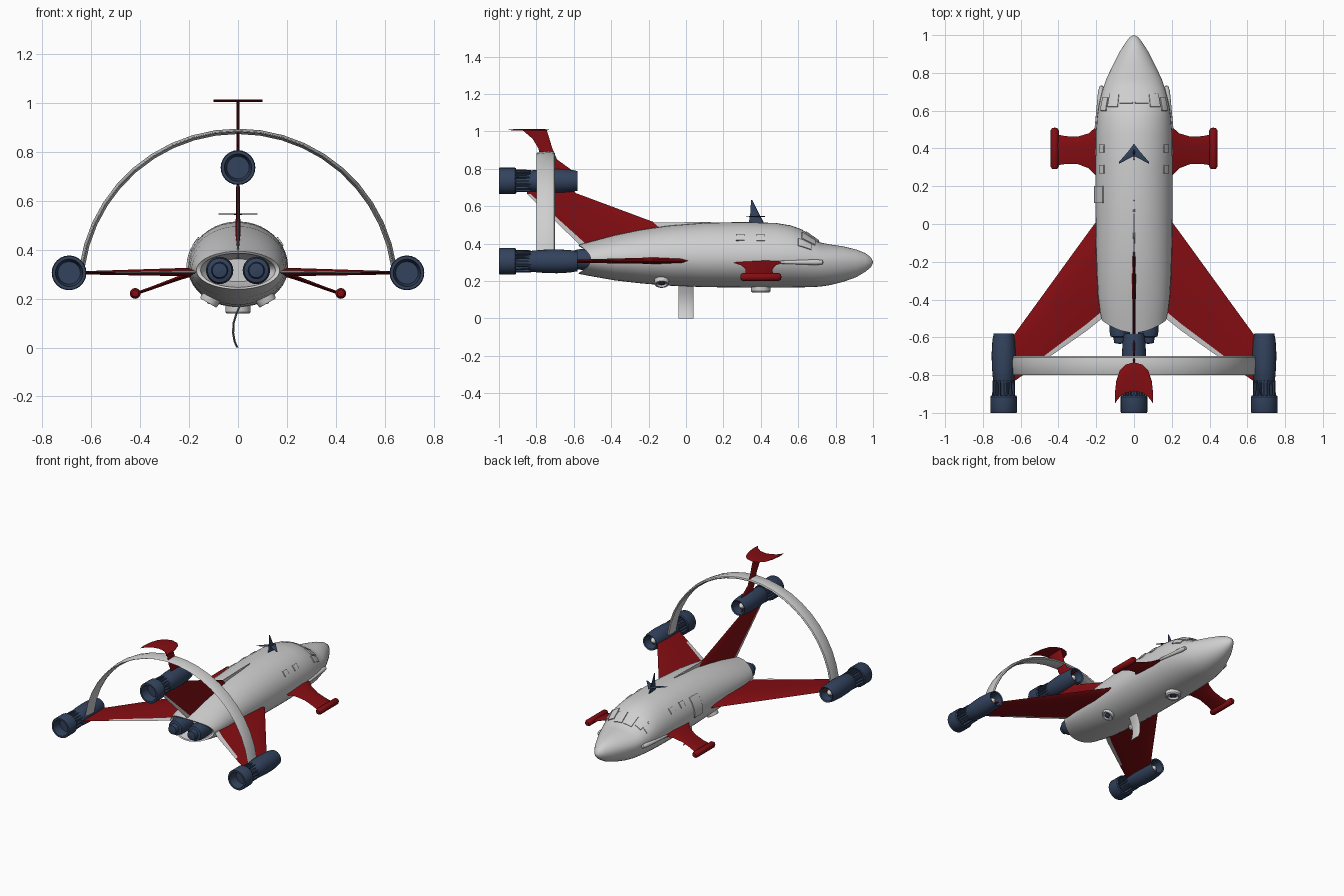
import bpy, bmesh, math
from mathutils import Vector as V

if "Cube" in bpy.data.objects:
    bpy.data.objects.remove(bpy.data.objects["Cube"])


def material(name, rgb):
    m = bpy.data.materials.new(name)
    m.use_nodes = True
    m.diffuse_color = (*rgb, 1)
    m.node_tree.nodes["Principled BSDF"].inputs["Base Color"].default_value = (*rgb, 1)
    return m


GREY = material("light grey", (0.62, 0.62, 0.62))
RED = material("deep red", (0.23, 0.004, 0.006))
NAVY = material("navy blue", (0.032, 0.055, 0.11))


def finish(name, bm, *mats, angle=0.6):
    """Turn a bmesh into a smooth object with sharp edges kept."""
    bmesh.ops.remove_doubles(bm, verts=bm.verts, dist=1e-5)
    bmesh.ops.recalc_face_normals(bm, faces=bm.faces)
    for f in bm.faces:
        f.smooth = True
    for e in bm.edges:
        e.smooth = len(e.link_faces) == 2 and e.calc_face_angle(0) < angle
    me = bpy.data.meshes.new(name)
    bm.to_mesh(me)
    bm.free()
    for m in mats:
        me.materials.append(m)
    ob = bpy.data.objects.new(name, me)
    bpy.context.scene.collection.objects.link(ob)
    return ob


def loft(rings, closed=True, caps=True, rule=None):
    """Bridge rings of points; rule(i, j) picks the material index."""
    bm = bmesh.new()
    vs = [[bm.verts.new(p) for p in r] for r in rings]
    n = len(rings[0])
    for i in range(len(vs) - 1):
        for j in range(n if closed else n - 1):
            k = (j + 1) % n
            f = bm.faces.new((vs[i][j], vs[i][k], vs[i + 1][k], vs[i + 1][j]))
            if rule:
                f.material_index = rule(i, j)
    if caps:
        bm.faces.new(vs[0])
        bm.faces.new(vs[-1])
    return bm


def blade(name, stations, *mats, rule=None):
    """Lens-section panel through stations of (leading, trailing, normal, thickness)."""
    shape = [(0, 0), (.06, .6), (.35, 1), (.93, .35), (1, 0), (.93, -.35), (.35, -1), (.06, -.6)]
    rings = [[V(a).lerp(V(b), f) + V(n) * (t * h / 2) for f, h in shape] for a, b, n, t in stations]
    return finish(name, loft(rings, rule=rule), *mats)


def lathe(name, profile, origin, axis, mat, seg=24):
    """Spin (radius, height) pairs about an axis."""
    q = V(axis).to_track_quat('Z', 'Y')
    rings = [[V(origin) + q @ V((r * math.cos(t), r * math.sin(t), h))
              for t in (2 * math.pi * k / seg for k in range(seg))]
             for r, h in ((max(r, 1e-4), h) for r, h in profile)]
    return finish(name, loft(rings), mat)


# Fuselage stations: y, half width, widest height, top, bottom
BODY = [(1.0, .002, .30, .302, .298), (.99, .022, .30, .325, .275), (.96, .045, .30, .348, .25),
        (.91, .077, .30, .368, .22), (.84, .112, .302, .385, .195), (.77, .146, .305, .395, .178),
        (.72, .163, .31, .405, .17), (.67, .177, .315, .44, .167), (.62, .188, .32, .475, .166),
        (.56, .196, .325, .497, .165), (.48, .202, .327, .51, .165), (.3, .205, .327, .515, .165),
        (.1, .205, .327, .511, .167), (-.1, .202, .326, .495, .175), (-.25, .197, .324, .472, .188),
        (-.38, .19, .32, .445, .203), (-.5, .18, .318, .413, .224), (-.575, .17, .315, .393, .238)]
TAIL = -.575


def body_point(y, a, off=0):
    """Surface point at station y and angle a from the top."""
    for p, q in zip(BODY, BODY[1:]):
        if q[0] <= y <= p[0]:
            break
    f = (p[0] - y) / (p[0] - q[0])
    w, m, t, b = (p[i] + (q[i] - p[i]) * f for i in range(1, 5))
    h = t - m if math.cos(a) > 0 else m - b
    bend = .065 * math.sin(a) ** 2 * max(0, min(1, (-.38 - y) / .195))
    return V(((w + off) * math.sin(a), y + bend, m + (h + off) * math.cos(a)))


ANGLES = [2 * math.pi * k / 40 for k in range(40)]
rings = [[body_point(s[0], a) for a in ANGLES] for s in BODY]
centre = V((0, TAIL, .315))
for scale, depth in ((.9, .004), (.84, .04), (.6, .085)):
    rings.append([V((p.x * scale, p.y + depth, centre.z + (p.z - centre.z) * scale)) for p in rings[len(BODY) - 1]])
finish("fuselage", loft(rings), GREY)


def body_plate(name, y0, y1, a0, a1, mat=GREY, n=5):
    """Thin raised plate that follows the fuselage."""
    grid = [[body_point(y0 + (y1 - y0) * i / n, math.radians(a0 + (a1 - a0) * j / n), .003)
             for j in range(n + 1)] for i in range(n + 1)]
    ob = finish(name, loft(grid, closed=False, caps=False), mat)
    s = ob.modifiers.new("thickness", 'SOLIDIFY')
    s.thickness, s.offset = .006, 0


# Windscreen, cabin windows and door
for s in (1, -1):
    for k, (a0, a1) in enumerate(((2, 24), (27, 47), (50, 66))):
        body_plate(f"windscreen_pane_{k}_{s}", .64 - .02 * k, .71 - .02 * k, s * a0, s * a1)
    for y in (.29, .4):
        body_plate(f"cabin_window_{y}_{s}", y - .022, y + .022, s * 50, s * 62)
body_plate("cabin_door", .11, .2, -52, -95)


def nacelle(name, x, z):
    """Podded engine with hollow intake, vanes and exhaust ring."""
    shell = [(0, -.64), (.04, -.64), (.045, -.585), (.053, -.58), (.06, -.62), (.064, -.69), (.062, -.76),
             (.056, -.83), (.047, -.85), (.045, -.92), (.066, -.908), (.071, -.915), (.071, -.995),
             (.068, -1.0), (.056, -1.0), (.046, -.94), (0, -.94)]
    lathe(name + "_shell", shell, (x, 0, z), (0, 1, 0), NAVY)
    lathe(name + "_intake_cone", [(.024, -.64), (.018, -.615), (0, -.595)], (x, 0, z), (0, 1, 0), GREY, 16)
    bm = bmesh.new()
    for k in range(16):
        t = 2 * math.pi * k / 16
        d, side = V((math.cos(t), 0, math.sin(t))), V((-math.sin(t), 0, math.cos(t))) * .004
        pts = [V((x, 0, z)) + d * r + V((0, y, 0)) for r, y in ((.04, -.82), (.059, -.83), (.061, -.915), (.04, -.915))]
        a, b = ([bm.verts.new(p + side * u) for p in pts] for u in (1, -1))
        bm.faces.new(a)
        bm.faces.new(b[::-1])
        for i in range(4):
            bm.faces.new((a[i], b[i], b[(i + 1) % 4], a[(i + 1) % 4]))
    finish(name + "_vanes", bm, NAVY)


nacelle("fin_engine", 0, .735)
UP, SIDE = (0, 0, 1), (1, 0, 0)
trim = lambda i, j: 1 if i < 2 and j in (3, 4) else 0

for s, tag in ((1, "left"), (-1, "right")):
    nacelle(tag + "_wing_engine", s * .69, .305)
    # Main wing with pale trailing edge
    blade(tag + "_wing", [((s * .15, .08, .308), (s * .15, -.485, .308), UP, .038),
                          ((s * .25, -.055, .308), (s * .25, -.565, .308), UP, .032),
                          ((s * .5, -.40, .306), (s * .5, -.74, .306), UP, .02),
                          ((s * .66, -.62, .305), (s * .66, -.85, .305), UP, .012)], RED, GREY, rule=trim)
    # Canard drooping to a rounded pod
    n = (s * .3, 0, .95)
    blade(tag + "_canard", [((s * x, a, z), (s * x, b, z), n, t) for x, a, b, z, t in (
        (.16, .56, .22, .312, .026), (.2, .515, .255, .298, .022), (.24, .48, .295, .284, .018),
        (.3, .462, .318, .262, .015), (.36, .465, .318, .24, .013), (.415, .475, .31, .221, .012))], RED)
    lathe(tag + "_canard_pod", [(0, .29), (.014, .292), (.022, .305), (.022, .495), (.014, .508), (0, .51)],
          (s * .42, 0, .221), (0, 1, 0), RED, 16)
    # Twin tail engines in the recess
    lathe(tag + "_tail_engine", [(.056, -.44), (.056, -.56), (.05, -.595), (.034, -.6), (.03, -.63), (0, -.635)],
          (s * .075, 0, .315), (0, 1, 0), NAVY)
    # Nose blister
    lathe(tag + "_nose_blister", [(0, -.13), (.008, -.11), (.012, 0), (.015, .08), (.011, .11), (0, .115)],
          (s * .186, .62, .30), (s * -.13, 1, 0), GREY, 12)
    # Belly side thruster
    o, d = V((s * .108, -.13, .205)), V((s * .5, 0, -.87))
    lathe(tag + "_belly_thruster", [(.038, -.03), (.04, .02), (.037, .027), (.028, .027), (.026, .016), (0, .016)], o, d, GREY)
    lathe(tag + "_belly_thruster_core", [(.018, .01), (.018, .022), (0, .03)], o, d, NAVY, 16)

# Forward belly thruster
o = (0, .4, .16)
lathe("front_thruster", [(.052, -.02), (.052, .014), (.046, .022), (.036, .022), (.033, .008), (0, .008)], o, (0, 0, -1), GREY)
lathe("front_thruster_core", [(.022, 0), (.022, .014), (0, .022)], o, (0, 0, -1), NAVY, 16)

# Tail fin, upper stalk and crescent tailplane
blade("tail_fin", [((0, -.10, .47), (0, -.53, .36), SIDE, .022),
                   ((0, -.16, .51), (0, -.575, .40), SIDE, .02),
                   ((0, -.59, .67), (0, -.85, .665), SIDE, .014),
                   ((0, -.62, .70), (0, -.85, .70), SIDE, .012)], RED, GREY, rule=trim)
blade("fin_stalk", [((0, a, z), (0, b, z), SIDE, .012) for a, b, z in (
    (-.58, -.75, .77), (-.635, -.755, .81), (-.69, -.775, .85), (-.715, -.79, .91), (-.73, -.82, .96), (-.745, -.875, 1.007))], RED)
crescent = [(.1, -.885, -.95), (.094, -.83, -.94), (.075, -.775, -.915), (.045, -.745, -.895)]
half = [((x, a, 1.008), (x, b, 1.008), UP, .009) for x, a, b in crescent]
mirror = [((-a[0], *a[1:]), (-b[0], *b[1:]), n, t) for a, b, n, t in half[::-1]]
blade("tailplane", half + [((0, -.732, 1.008), (0, -.885, 1.008), UP, .009)] + mirror, RED)

# Arch joining the engines
arch = []
for k in range(21):
    t = math.radians(8 + 164 * k / 20)
    d = V((math.cos(t), 0, math.sin(t)))
    p = V((0, 0, .24)) + d * .643
    arch.append((p + V((0, -.70, 0)), p + V((0, -.80, 0)), d, .022))
blade("arch", arch, GREY)

# Spine ridge, curved belly blade and antenna
blade("spine", [((0, .16, .49), (0, -.3, .44), SIDE, .014), ((0, .13, .516), (0, -.2, .511), SIDE, .01)], GREY)
blade("belly_blade", [((x, .04, z), (x, -.04, z), SIDE, .009) for x, z in (
    (.012, .18), (-.006, .14), (-.018, .1), (-.02, .06), (-.014, .025), (-.003, 0))], GREY)
blade("antenna_mast", [((0, .42, .505), (0, .335, .505), SIDE, .012), ((0, .385, .57), (0, .345, .57), SIDE, .008),
                       ((0, .355, .632), (0, .347, .632), SIDE, .003)], NAVY)
blade("antenna_wing", [((x, a, .545), (x, b, .545), UP, t) for x, a, b, t in (
    (-.08, .328, .318, .003), (-.03, .385, .345, .005), (0, .425, .36, .006), (.03, .385, .345, .005), (.08, .328, .318, .003))], NAVY)
